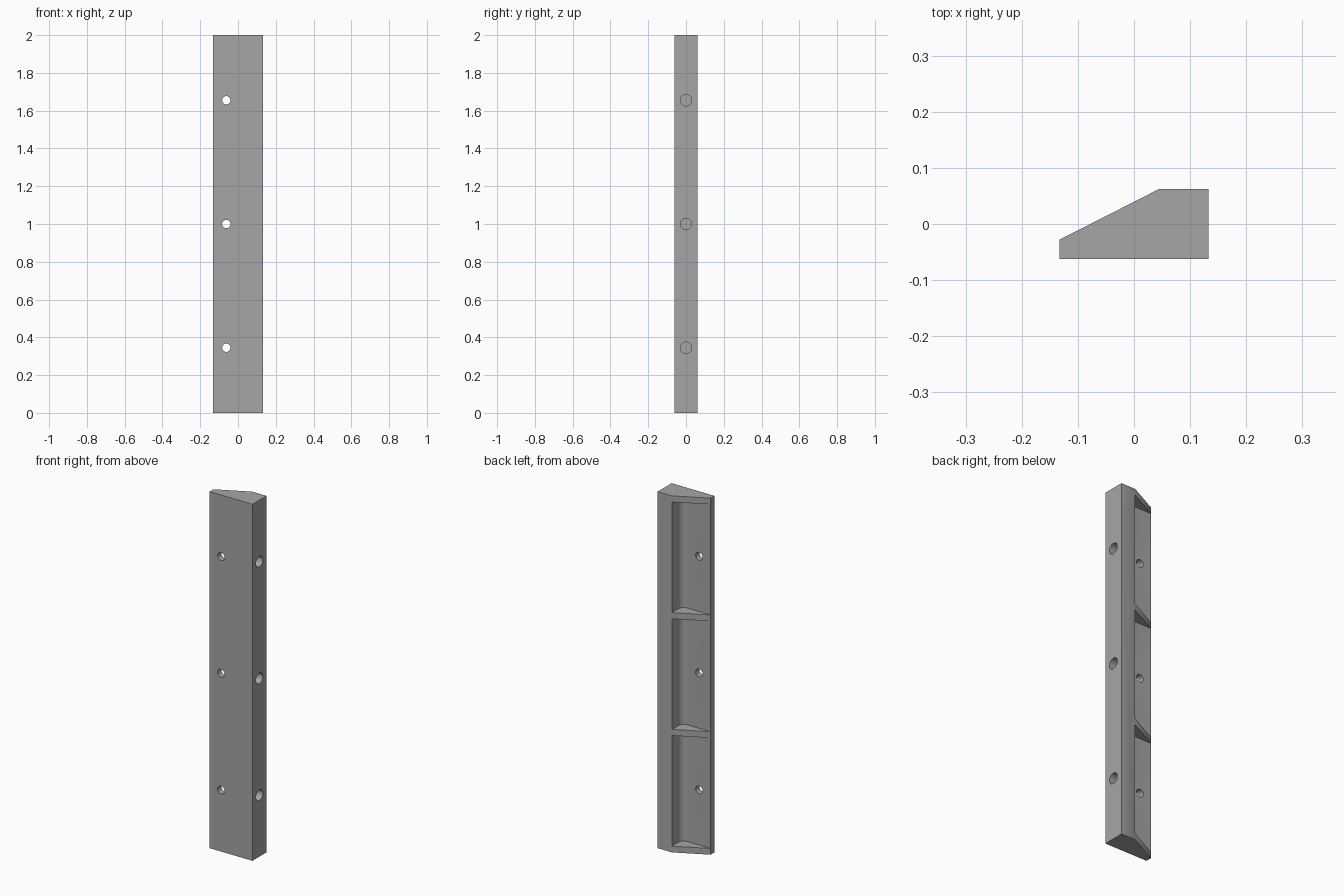
import bpy, bmesh, math
from mathutils import Matrix

cube = bpy.data.objects.get("Cube")
if cube:
    bpy.data.objects.remove(cube)

# Single grey material
grey = bpy.data.materials.new("plain_grey")
grey.use_nodes = True
COLOUR = (0.38, 0.38, 0.38, 1)
grey.diffuse_color = COLOUR
grey.node_tree.nodes["Principled BSDF"].inputs["Base Color"].default_value = COLOUR

HALF_X, HALF_Y, CREASE, FLOOR = 0.133, 0.062, 0.044, -0.028
POCKET, PITCH, FILLET = 0.62, 0.655, 0.035


def make_object(name, bm):
    bmesh.ops.recalc_face_normals(bm, faces=bm.faces[:])
    mesh = bpy.data.meshes.new(name)
    bm.to_mesh(mesh)
    bm.free()
    mesh.materials.append(grey)
    obj = bpy.data.objects.new(name, mesh)
    bpy.context.collection.objects.link(obj)
    return obj


def prism(name, outline, z0, z1):
    bm = bmesh.new()
    face = bm.faces.new([bm.verts.new((x, y, z0)) for x, y in outline])
    new = bmesh.ops.extrude_face_region(bm, geom=[face])["geom"]
    verts = [v for v in new if isinstance(v, bmesh.types.BMVert)]
    bmesh.ops.translate(bm, vec=(0, 0, z1 - z0), verts=verts)
    return make_object(name, bm)


def cylinder(name, centre, radius, depth, axis):
    bm = bmesh.new()
    matrix = Matrix.Translation(centre) @ Matrix.Rotation(math.pi / 2, 4, axis)
    bmesh.ops.create_cone(bm, cap_ends=True, segments=32, radius1=radius,
                          radius2=radius, depth=depth, matrix=matrix)
    return make_object(name, bm)


# Sloped bar
bar = prism("sloped_bar", [(-HALF_X, -HALF_Y), (HALF_X, -HALF_Y), (HALF_X, HALF_Y),
                           (CREASE, HALF_Y), (-HALF_X, FLOOR)], 0, 2)

# Pocket outline with a rounded inner corner
pocket = [(CREASE, 0.1), (-0.2, 0.1), (-0.2, FLOOR)]
for i in range(9):
    a = -math.pi / 2 + i * math.pi / 16
    pocket.append((CREASE - FILLET + FILLET * math.cos(a),
                   FLOOR + FILLET + FILLET * math.sin(a)))

# Three bays, each with a pocket, a screw hole and a blind side hole
cutters = []
for i in (-1, 0, 1):
    z = 1 + i * PITCH
    cutters += [
        prism("pocket_cutter", pocket, z - POCKET / 2, z + POCKET / 2),
        cylinder("screw_hole_cutter", (-0.062, -0.05, z), 0.022, 0.1, 'X'),
        cylinder("side_hole_cutter", (HALF_X, 0, z), 0.03, 0.12, 'Y'),
    ]
bpy.ops.object.select_all(action='DESELECT')
bar.select_set(True)
bpy.context.view_layer.objects.active = bar
for cutter in cutters:
    cutter.hide_render = True
    mod = bar.modifiers.new("cut", 'BOOLEAN')
    mod.operation, mod.solver, mod.object = 'DIFFERENCE', 'EXACT', cutter
    bpy.ops.object.modifier_apply(modifier=mod.name)
for cutter in cutters:
    bpy.data.objects.remove(cutter)

bpy.ops.object.shade_smooth_by_angle(angle=math.radians(30))
